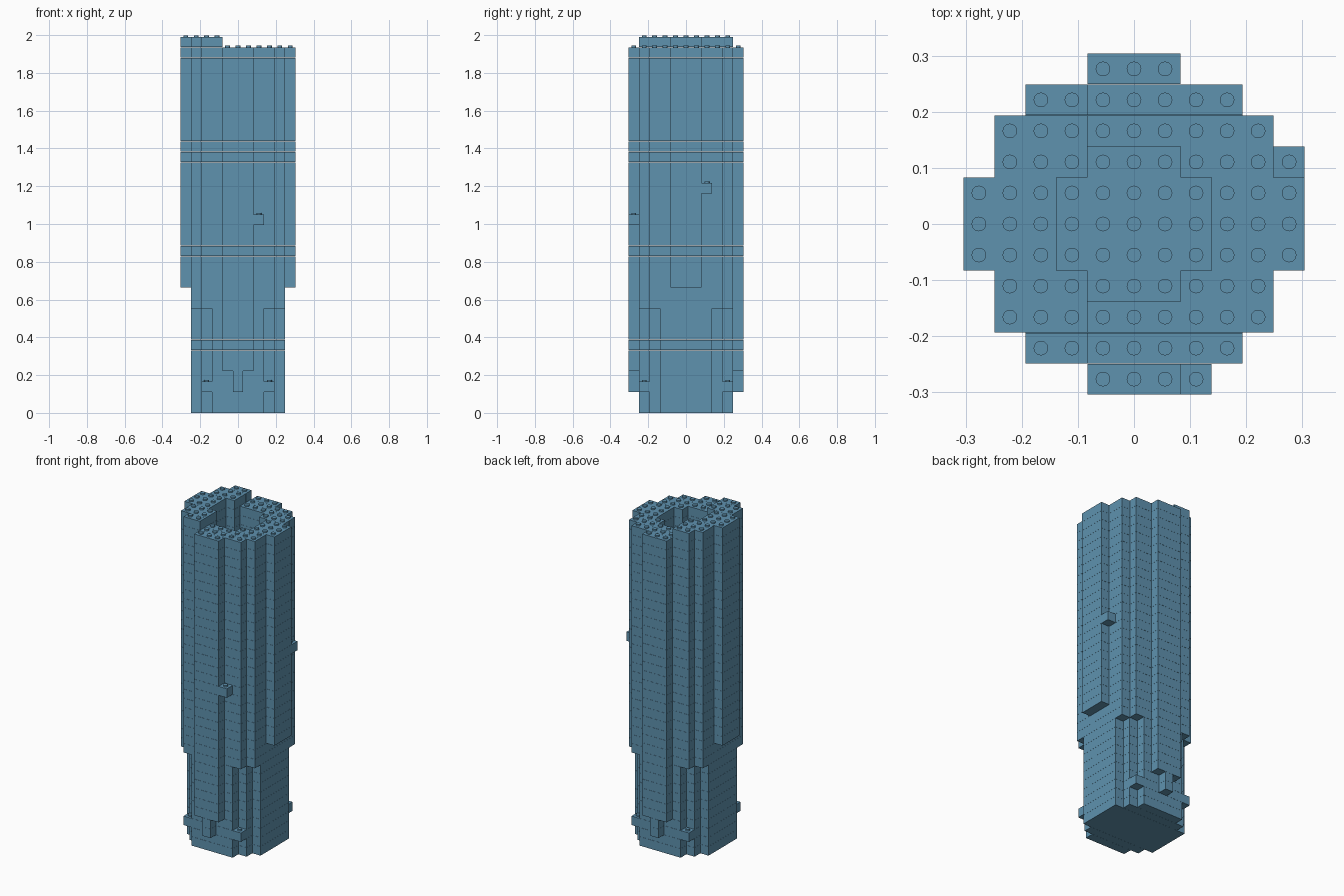
import bpy
import bmesh
from mathutils import Matrix

U = 0.0553            # edge of one cubic cell
GAP = 0.0006          # seam between bricks
LAYERS = 36
STUD_R, STUD_H = 0.013, 0.009

if "Cube" in bpy.data.objects:
    bpy.data.objects.remove(bpy.data.objects["Cube"], do_unlink=True)

blue = bpy.data.materials.new("steel_blue")
blue.use_nodes = True
colour = (0.114, 0.287, 0.428, 1)
blue.diffuse_color = colour
blue.node_tree.nodes["Principled BSDF"].inputs["Base Color"].default_value = colour


def filled(i, j, k):
    """Whether cell (i, j) of layer k holds a brick."""
    if not 0 <= k < LAYERS:
        return False
    if (i, j, k) in ((2, -5, 18), (5, 2, 21)):        # two stray bricks
        return True
    a, b = abs(i), abs(j)
    # open shaft at the top
    if k >= 29 and ((a <= 2 and b <= 1) or (a <= 1 and b <= 2)):
        return False
    # raised parapet on one side only
    if k == LAYERS - 1 and (i > -2 or b > 4):
        return False
    # round core, widening as it rises
    if a <= 4 and b <= 4:
        if a + b <= 6:
            return True
        if a + b == 7:
            return k >= 10 or (k == 2 and b == 4)
        return False
    # outer ribs on the four sides
    if b == 5:
        return a <= 1 and (k >= 4 or (a == 0 and k >= 2))
    return a == 5 and b <= 1 and k >= 12


def rectangles(cells):
    """Join cells into as few long rectangular bricks as possible."""
    left = set(cells)
    while left:
        j0 = min(j for i, j in left)
        i0 = i1 = min(i for i, j in left if j == j0)
        while (i1 + 1, j0) in left:
            i1 += 1
        j1 = j0
        while (all((i, j1 + 1) in left for i in range(i0, i1 + 1))
               and (i0 - 1, j1 + 1) not in left and (i1 + 1, j1 + 1) not in left):
            j1 += 1
        left -= {(i, j) for i in range(i0, i1 + 1) for j in range(j0, j1 + 1)}
        yield i0, i1, j0, j1


def add_brick(bm, i0, i1, j0, j1, k):
    size = ((i1 - i0 + 1) * U - GAP, (j1 - j0 + 1) * U - GAP, U - GAP)
    centre = ((i0 + i1) * U / 2, (j0 + j1) * U / 2, (k + 0.5) * U)
    bmesh.ops.create_cube(bm, size=1, matrix=Matrix.Translation(centre) @ Matrix.Diagonal((*size, 1)))


def add_stud(bm, i, j, k):
    centre = (i * U, j * U, (k + 1) * U + STUD_H / 2 - GAP)
    bmesh.ops.create_cone(bm, cap_ends=True, segments=20, radius1=STUD_R, radius2=STUD_R,
                          depth=STUD_H, matrix=Matrix.Translation(centre))


def finish(bm, name):
    mesh = bpy.data.meshes.new(name)
    bm.to_mesh(mesh)
    bm.free()
    mesh.materials.append(blue)
    obj = bpy.data.objects.new(name, mesh)
    bpy.context.collection.objects.link(obj)
    return obj


# Brick courses, split into base, shaft and crown
span = range(-5, 6)
sections = {"tower_base": (0, 12), "tower_shaft": (12, 29), "tower_crown": (29, LAYERS)}
for name, (low, high) in sections.items():
    bm = bmesh.new()
    for k in range(low, high):
        for rect in rectangles((i, j) for i in span for j in span if filled(i, j, k)):
            add_brick(bm, *rect, k)
    finish(bm, name)

# Round studs on every uncovered cell
bm = bmesh.new()
for k in range(LAYERS):
    for i in span:
        for j in span:
            if filled(i, j, k) and not filled(i, j, k + 1):
                add_stud(bm, i, j, k)
studs = finish(bm, "studs")
bpy.ops.object.select_all(action="DESELECT")
studs.select_set(True)
bpy.context.view_layer.objects.active = studs
bpy.ops.object.shade_smooth_by_angle()
